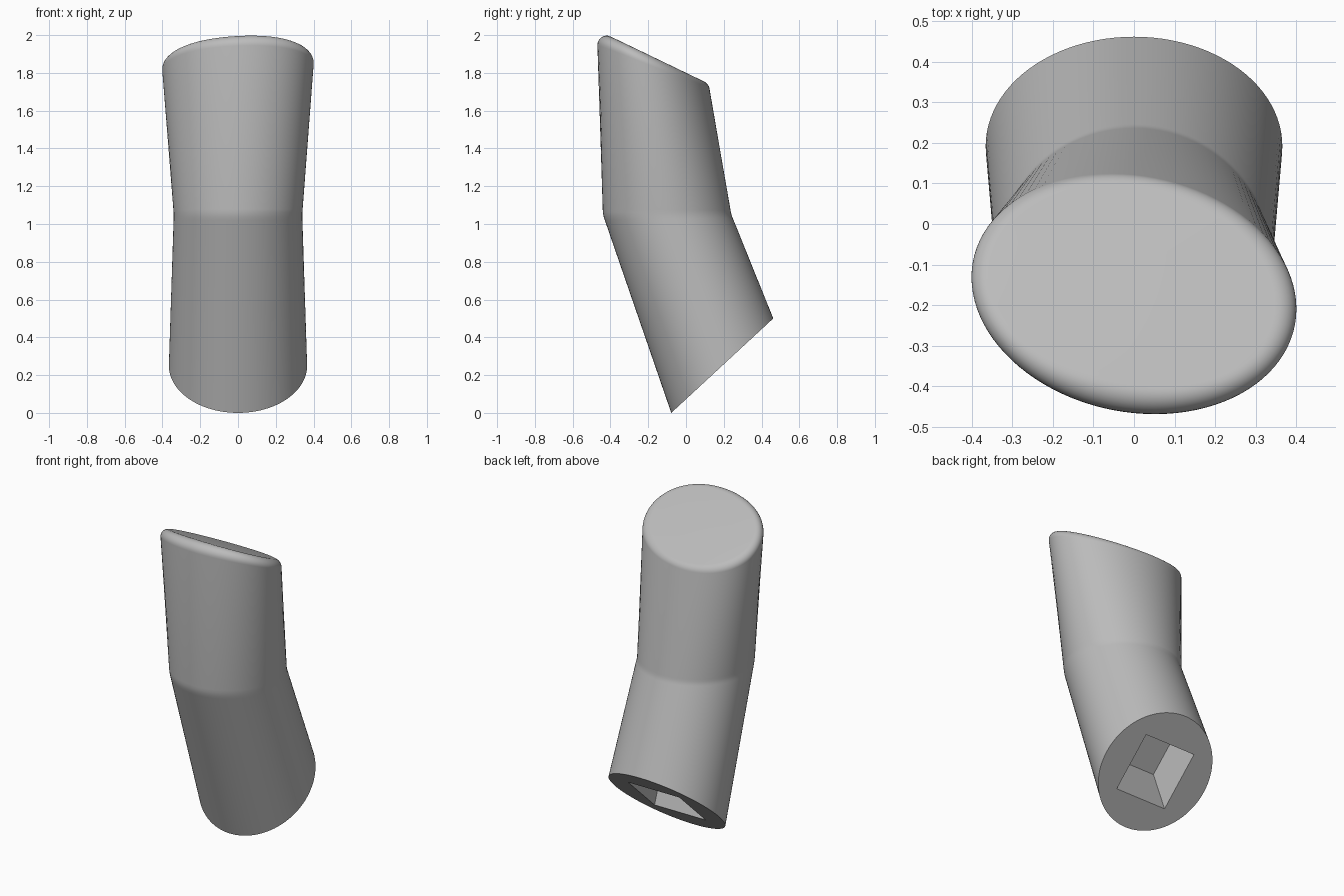
import bpy, bmesh, math
from mathutils import Vector

cube = bpy.data.objects.get("Cube")
if cube:
    bpy.data.objects.remove(cube)

N = 96          # points around each ring
FILLET = 0.05   # radius of the rounded top rim


def ring(centre, a, b):
    """Ellipse from a centre and two conjugate half axes."""
    c, a, b = Vector(centre), Vector(a), Vector(b)
    steps = [2 * math.pi * i / N for i in range(N)]
    return [c + a * math.cos(t) + b * math.sin(t) for t in steps]


def blend(r1, r2, t):
    return [p.lerp(q, t) for p, q in zip(r1, r2)]


# Slanted base, horizontal elbow and slanted top outline
slant = Vector((0, 0.54, 0.5)).normalized()
base_c = Vector((0, 0.192, 0.25))
base = ring(base_c, (0.366, 0, 0), slant * 0.368)
elbow = ring((0, -0.1, 1.05), (0.34, 0, 0), (0, 0.34, 0))
top_c = Vector((0, -0.176, 1.885))
top = ring(top_c, (0.405, -0.042, 0.02), (0, 0.293, -0.141))

# Body rings, with a tight soft crease at the elbow
rings = [base] + [blend(elbow, base, t) for t in (0.03, 0.012)]
rings += [blend(elbow, top, t) for t in (0.012, 0.03)]

# Rounded rim of constant radius
STEPS = 8
rim = [[] for _ in range(STEPS + 1)]
for p, e in zip(top, elbow):
    wall, cap = (e - p).normalized(), (top_c - p).normalized()
    half = wall.angle(cap) / 2
    centre = p + (wall + cap).normalized() * (FILLET / math.sin(half))
    reach = FILLET / math.tan(half)
    start, end = p + wall * reach - centre, p + cap * reach - centre
    for k in range(STEPS + 1):
        d = start.slerp(end, k / STEPS)
        rim[k].append(centre + d.normalized() * FILLET)
rings += rim

bm = bmesh.new()
loops = [[bm.verts.new(p) for p in r] for r in rings]
for low, high in zip(loops, loops[1:]):
    for i in range(N):
        j = (i + 1) % N
        bm.faces.new((low[i], low[j], high[j], high[i]))
bm.faces.new(loops[-1])

# Square socket cut into the base along the lower body's axis
depth = Vector((0, -0.1, 0.273))
corners = [base_c + Vector((sx * 0.18, 0, 0)) + slant * (sy * 0.18)
           for sx, sy in ((1, 1), (-1, 1), (-1, -1), (1, -1))]
mouth = [bm.verts.new(p) for p in corners]
floor = [bm.verts.new(p + depth) for p in corners]
for k in range(4):
    n = (k + 1) % 4
    first = N // 8 + k * N // 4
    arc = [loops[0][(first + i) % N] for i in range(N // 4 + 1)]
    bm.faces.new(arc + [mouth[n], mouth[k]])
    bm.faces.new((mouth[k], mouth[n], floor[n], floor[k]))
bm.faces.new(floor)
bmesh.ops.recalc_face_normals(bm, faces=bm.faces)

mesh = bpy.data.meshes.new("bent_handle")
bm.to_mesh(mesh)
bm.free()
handle = bpy.data.objects.new("bent_handle", mesh)
bpy.context.collection.objects.link(handle)

# Plain grey
grey = bpy.data.materials.new("plain_grey")
grey.use_nodes = True
colour = (0.5, 0.5, 0.5, 1)
grey.diffuse_color = colour
grey.node_tree.nodes["Principled BSDF"].inputs["Base Color"].default_value = colour
mesh.materials.append(grey)

bpy.context.view_layer.objects.active = handle
handle.select_set(True)
bpy.ops.object.shade_smooth_by_angle(angle=math.radians(30))
